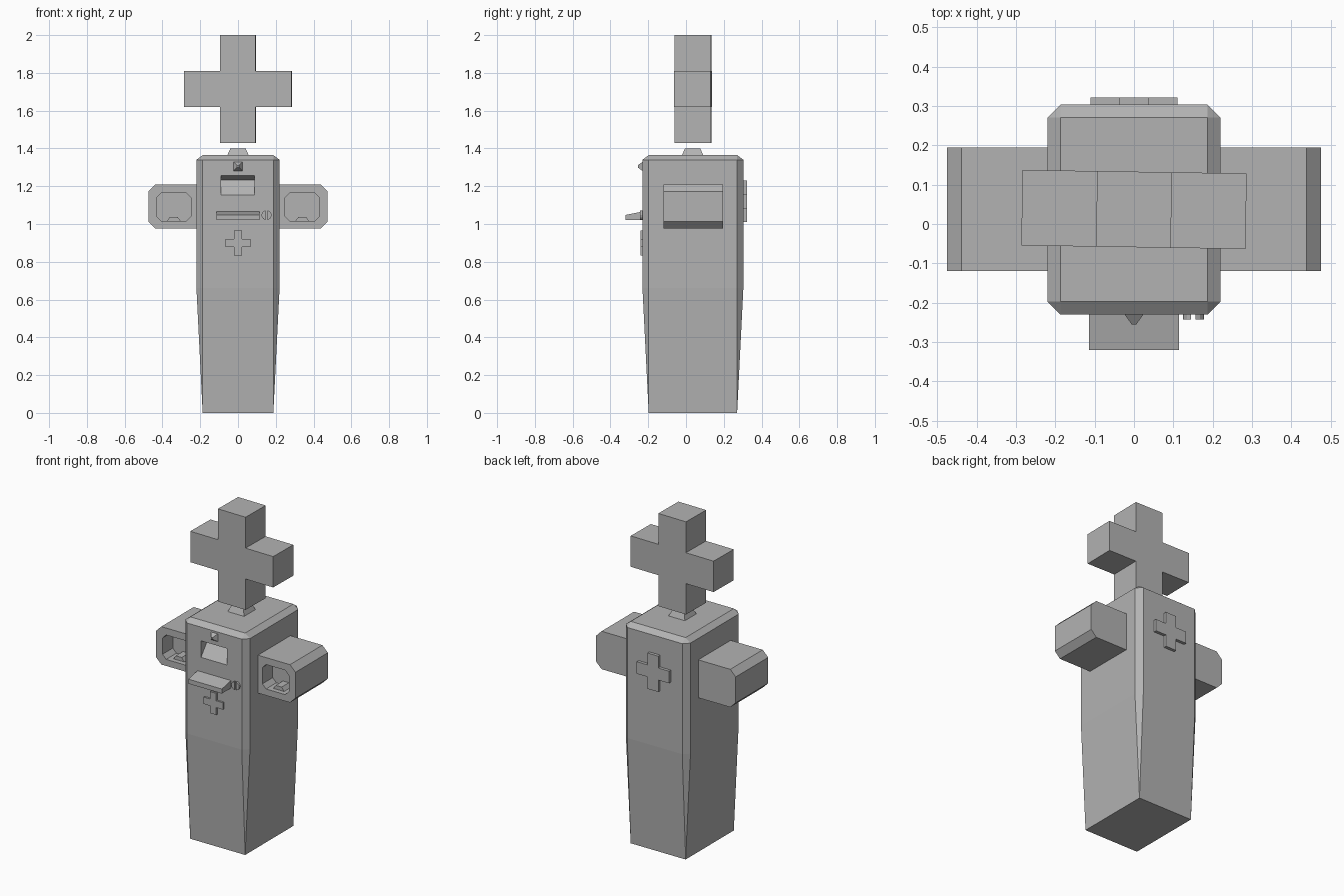
import bpy, bmesh, math
from mathutils import Vector

cube = bpy.data.objects.get("Cube")
if cube:
    bpy.data.objects.remove(cube, do_unlink=True)

grey = bpy.data.materials.new("plain grey")
grey.use_nodes = True
tone = (0.45, 0.45, 0.45, 1)
grey.diffuse_color = tone
grey.node_tree.nodes["Principled BSDF"].inputs["Base Color"].default_value = tone


def finish(name, bm):
    bmesh.ops.recalc_face_normals(bm, faces=bm.faces)
    mesh = bpy.data.meshes.new(name)
    bm.to_mesh(mesh)
    bm.free()
    mesh.materials.append(grey)
    obj = bpy.data.objects.new(name, mesh)
    bpy.context.collection.objects.link(obj)
    return obj


def prism(name, profile, start, end, axis="y"):
    """Extrude a 2D outline along y (outline in x, z) or x (outline in y, z)."""
    def place(a, b, d):
        return (a, d, b) if axis == "y" else (d, a, b)
    bm = bmesh.new()
    rings = [[bm.verts.new(place(a, b, d)) for a, b in profile] for d in (start, end)]
    bm.faces.new(rings[0])
    bm.faces.new(rings[1])
    n = len(profile)
    for i in range(n):
        j = (i + 1) % n
        bm.faces.new((rings[0][i], rings[0][j], rings[1][j], rings[1][i]))
    return finish(name, bm)


def frustum(name, center, half, top_half, height, direction="z"):
    """Tapered block rising along z, or sticking out along -y."""
    bm = bmesh.new()
    bmesh.ops.create_cube(bm, size=2)
    for v in bm.verts:
        s = top_half if v.co.z > 0 else half
        a, b, h = v.co.x * s, v.co.y * s, height * (v.co.z > 0)
        v.co = Vector(center) + Vector((a, b, h) if direction == "z" else (a, -h, b))
    return finish(name, bm)


def plus(cx, cz, reach, arm):
    quarter = [(arm, reach), (arm, arm), (reach, arm)]
    pts = []
    for k in range(4):
        for a, b in quarter:
            for _ in range(k):
                a, b = b, -a
            pts.append((cx + a, cz + b))
    return pts


def octagon(x0, x1, z0, z1, c):
    return [(x0 + c, z0), (x1 - c, z0), (x1, z0 + c), (x1, z1 - c),
            (x1 - c, z1), (x0 + c, z1), (x0, z1 - c), (x0, z0 + c)]


def cut(obj, cutter):
    mod = obj.modifiers.new("recess", "BOOLEAN")
    mod.operation = "DIFFERENCE"
    mod.solver = "EXACT"
    mod.object = cutter
    graph = bpy.context.evaluated_depsgraph_get()
    mesh = bpy.data.meshes.new_from_object(obj.evaluated_get(graph))
    obj.modifiers.clear()
    obj.data = mesh
    bpy.data.objects.remove(cutter, do_unlink=True)


# Cabinet body: octagonal middle closing to plain rectangles at both ends
bm = bmesh.new()
mid_y, half_x, half_y, c = 0.0365, 0.22, 0.267, 0.033
outline = octagon(-half_x, half_x, -half_y, half_y, c)
corners = [(sx * (half_x - c), sy * (half_y - c))
           for sx, sy in ((1, -1), (1, 1), (-1, 1), (-1, -1))]
low, high = [[bm.verts.new((x, mid_y + y, z)) for x, y in outline] for z in (0.66, 1.34)]
base, lid = [[bm.verts.new((x, mid_y + y, z)) for x, y in corners] for z in (0, 1.365)]
bm.faces.new(base)
bm.faces.new(lid)
for i in range(8):
    j = (i + 1) % 8
    bm.faces.new((low[i], low[j], high[j], high[i]))
for k in range(4):
    a, b, d = 2 * k + 1, 2 * k + 2, (2 * k + 3) % 8
    b %= 8
    n = (k + 1) % 4
    for ring, end in ((low, base), (high, lid)):
        bm.faces.new((ring[a], ring[b], end[k]))
        bm.faces.new((ring[b], ring[d], end[n], end[k]))
body = finish("cabinet_body", bm)

# Sloping screen recess
cut(body, prism("screen_cutter", [(-0.25, 1.263), (-0.17, 1.232), (-0.25, 1.129)],
                -0.09, 0.088, "x"))

# Side pods with a hollow front and a small rest inside
for side, sx in (("left", 1), ("right", -1)):
    x0, x1, z0, z1, c = 0.21, 0.475, 0.975, 1.208, 0.037
    shape = [(x0, z0), (x1 - c, z0), (x1, z0 + c), (x1, z1 - c), (x1 - c, z1), (x0, z1)]
    pod = prism(side + "_pod", [(sx * a, b) for a, b in shape], -0.12, 0.195)
    hole = octagon(0.25, 0.43, 1.015, 1.165, 0.025)
    cut(pod, prism("pod_cutter", [(sx * a, b) for a, b in hole], -0.15, -0.02))
    rest = [(0.3, 1.01), (0.38, 1.01), (0.36, 1.038), (0.32, 1.038)]
    prism(side + "_pod_rest", [(sx * a, b) for a, b in rest], -0.09, -0.015)

# Neck and large sign on top
frustum("neck", (0, 0.035, 1.365), 0.056, 0.04, 0.036)
sign = prism("top_cross", plus(0, 1.715, 0.285, 0.095), -0.096, 0.096)
sign.location.y = 0.037
sign.rotation_euler.z = math.radians(-0.9)

# Front fittings
frustum("camera", (0, -0.23, 1.305), 0.024, 0.006, 0.025, "y")
prism("tray", [(-0.22, 1.02), (-0.32, 1.02), (-0.32, 1.048), (-0.22, 1.068)],
      -0.114, 0.114, "x")
prism("front_cross", plus(0, 0.9, 0.066, 0.021), -0.242, -0.225)

# Split round knob
for name, sx in (("left", 1), ("right", -1)):
    arc = [math.radians(-78 + 26 * i) for i in range(7)]
    prism(name + "_knob_half", [(0.151 + sx * 0.027 * math.cos(t), 1.047 + 0.026 * math.sin(t))
                                for t in arc], -0.243, -0.225)

# Back emblem
prism("back_cross", plus(0, 1.12, 0.11, 0.037), 0.295, 0.322)
